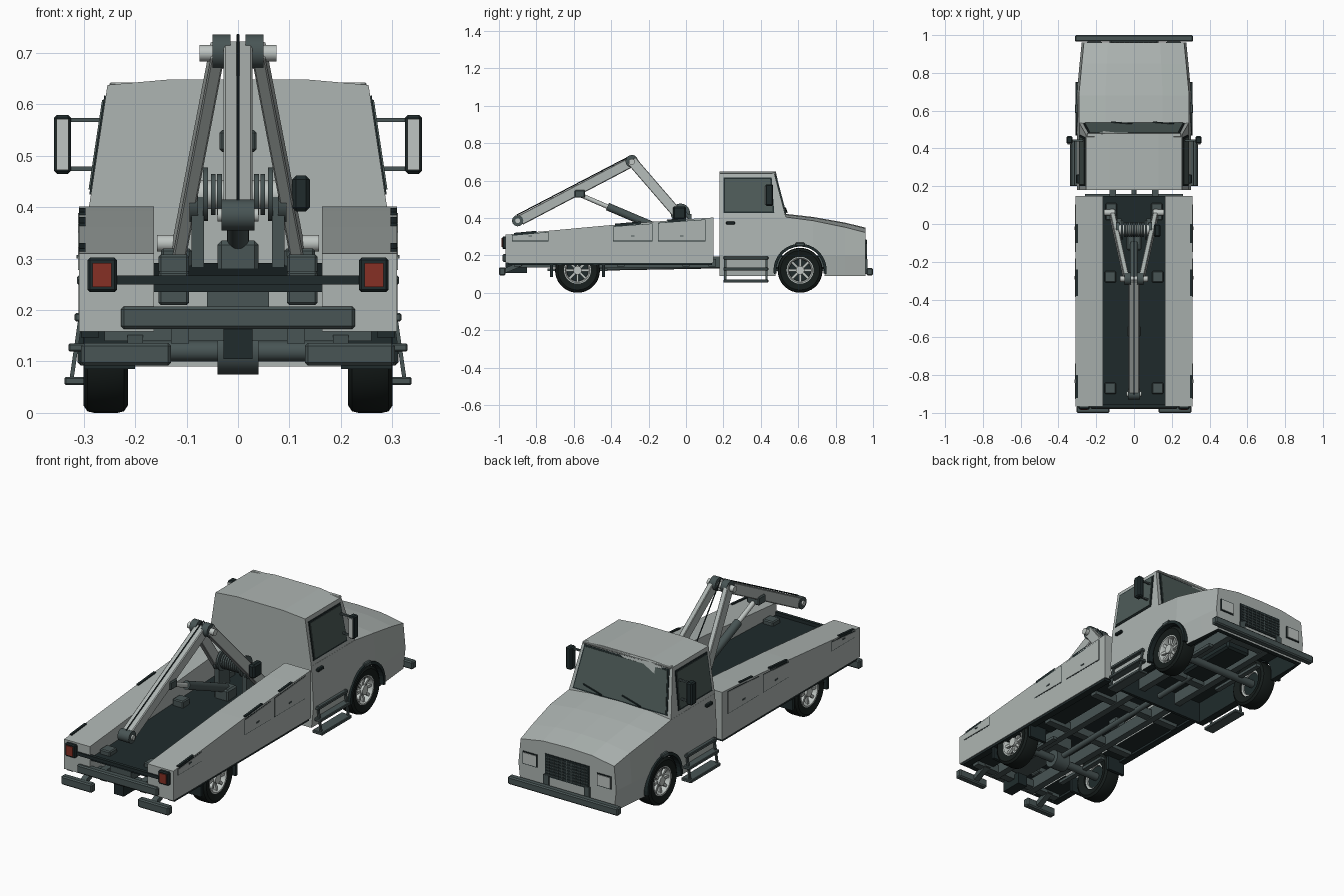
import bpy, bmesh, math
from mathutils import Vector as V

if "Cube" in bpy.data.objects:
    bpy.data.objects.remove(bpy.data.objects["Cube"])

def material(name, r, g, b):
    m = bpy.data.materials.new(name)
    m.diffuse_color = (r, g, b, 1)
    m.use_nodes = True
    m.node_tree.nodes["Principled BSDF"].inputs["Base Color"].default_value = m.diffuse_color
    return m

BODY = material("body_grey", .42, .46, .445)
SILVER = material("bright_silver", .52, .56, .54)
STEEL = material("dark_steel", .065, .09, .09)
DARK = material("deck_black", .014, .024, .025)
TYRE = material("tyre_rubber", .008, .012, .011)
GLASS = material("tinted_glass", .075, .105, .098)
RED = material("tail_red", .24, .03, .018)

def loft(name, loops, mat, bevel=0, ring=False, smooth=False, under=False):
    """Skin a list of point loops; ring joins the last loop to the first."""
    bm = bmesh.new()
    rows = [[bm.verts.new(p) for p in l] for l in loops]
    n = len(rows[0])
    for a, b in zip(rows, rows[1:] + (rows[:1] if ring else [])):
        for i in range(n):
            bm.faces.new((a[i], a[(i+1) % n], b[(i+1) % n], b[i]))
    if not ring:
        bm.faces.new(rows[0])
        bm.faces.new(rows[-1])
    bmesh.ops.recalc_face_normals(bm, faces=bm.faces)
    if bevel:
        bmesh.ops.bevel(bm, geom=bm.edges[:], offset=bevel, segments=1, affect='EDGES')
    for f in bm.faces:
        f.normal_update()
        f.smooth = smooth
        if under and f.normal.z < -.5:
            f.material_index = 1
    me = bpy.data.meshes.new(name)
    bm.to_mesh(me)
    if smooth:
        me.set_sharp_from_angle(angle=math.radians(35))
    ob = bpy.data.objects.new(name, me)
    bpy.context.collection.objects.link(ob)
    me.materials.append(mat)
    me.materials.append(DARK)
    return ob

def box(name, x0, x1, y0, y1, z0, z1, mat, bevel=0):
    return loft(name, [[(x0, y0, z), (x1, y0, z), (x1, y1, z), (x0, y1, z)] for z in (z0, z1)], mat, bevel)

def prism(name, x0, x1, yz, mat, **k):
    return loft(name, [[(x, y, z) for y, z in yz] for x in (x0, x1)], mat, **k)

def axes(p, q):
    d = (q - p).normalized()
    s = V((0, 1, 0)) if abs(d.x) > .9 else V((1, 0, 0))
    s = (s - d * s.dot(d)).normalized()
    return s, d.cross(s)

def beam(name, p, q, w, h, mat, bevel=0):
    p, q = V(p), V(q)
    s, u = axes(p, q)
    return loft(name, [[c + s*w/2*i + u*h/2*j for i, j in ((-1, -1), (1, -1), (1, 1), (-1, 1))] for c in (p, q)], mat, bevel)

def rod(name, p, q, r, mat, n=20):
    p, q = V(p), V(q)
    s, u = axes(p, q)
    t = [2*math.pi*i/n for i in range(n)]
    return loft(name, [[c + (s*math.cos(a) + u*math.sin(a))*r for a in t] for c in (p, q)], mat, smooth=True)

def lathe(name, prof, sx, y, z, mat, n=36):
    return loft(name, [[(sx*x, y + r*math.cos(2*math.pi*i/n), z + r*math.sin(2*math.pi*i/n)) for r, x in prof]
                       for i in range(n)], mat, ring=True, smooth=True)

def plate(name, pts, t, mat):
    pts = [V(p) for p in pts]
    n = (pts[1]-pts[0]).cross(pts[2]-pts[0]).normalized()
    return loft(name, [[p - n*t for p in pts], [p + n*t for p in pts]], mat)

def cut(ob, cutter):
    for p in cutter.data.polygons:
        p.material_index = 1
    cutter.hide_render = True
    cutter.hide_set(True)
    m = ob.modifiers.new("cut", 'BOOLEAN')
    m.operation, m.object, m.solver = 'DIFFERENCE', cutter, 'EXACT'

# Lower cab and hood, with arches and a hollow underside
def section(y, w, zs, zt):
    right = [(w-.012, y, .09), (w, y, .2), (w-.012, y, zs), (w*.5, y, zt-.004)]
    return right + [(0, y, zt)] + [(-x, a, b) for x, a, b in reversed(right)]
cab = loft("cab_body", [section(.18, .302, .405, .41), section(.53, .302, .405, .422), section(.68, .304, .385, .405),
                        section(.85, .288, .35, .375), section(.96, .277, .322, .348)], BODY, under=True)
cut(cab, rod("arch_cutter", (-.5, .61, .12), (.5, .61, .12), .134, DARK, 32))
cut(cab, box("underside_cutter", -.255, .255, .195, .935, .0, .2, DARK))

# Upper cab with a gently crowned roof
def roof(yb, yt, d):
    r = [(.29, yb, .40), (.254, yt, .638), (.13, yt + d, .649)]
    return r + [(-x, y, z) for x, y, z in reversed(r)]
loft("cab_roof", [roof(.18, .18, 0), roof(.535, .472, .008)], BODY)
box("roof_visor", -.25, .25, .46, .482, .632, .643, BODY, .003)

# Windscreen, wipers
def screen(w0, w1, z0, z1):
    fy = lambda z: .537 - (z - .40)*.264
    return [(-w0, fy(z0), z0), (w0, fy(z0), z0), (w1, fy(z1), z1), (-w1, fy(z1), z1)]
plate("screen_seal", screen(.268, .24, .418, .628), .003, DARK)
plate("windscreen", screen(.26, .233, .425, .62), .006, GLASS)
for x in (-.12, .1):
    beam("wiper", (x, .54, .428), (x + .11, .531, .452), .006, .006, DARK)

# Grille, headlights, front bumper
box("grille", -.125, .125, .955, .964, .17, .285, DARK)
for i in range(7):
    box("grille_bar", -.12, .12, .96, .968, .18 + i*.015, .184 + i*.015, STEEL)
for i in range(9):
    box("grille_rib", -.102 + i*.025, -.098 + i*.025, .96, .967, .174, .281, STEEL)
box("front_bumper", -.312, .312, .965, 1.0, .092, .132, STEEL, .006)

for s in (-1, 1):
    def sbox(name, x0, x1, *a, **k):
        return box(name, min(s*x0, s*x1), max(s*x0, s*x1), *a, **k)
    sbox("headlight_frame", .17, .25, .955, .964, .2, .265, DARK)
    sbox("headlight", .174, .246, .96, .967, .205, .26, SILVER)
    sbox("bumper_bracket", .1, .13, .92, .97, .1, .18, STEEL)
    # Door window, handle, mirror
    def side(y0, y1, y2, z0, z1):
        fx = lambda z: s*(.29 - (z - .40)*.151)
        return [(fx(z0), y0, z0), (fx(z0), y1, z0), (fx(z1), y2, z1), (fx(z1), y0, z1)]
    plate("window_seal", side(.2, .472, .458, .425, .617), .003, DARK)
    plate("door_window", side(.208, .464, .45, .434, .608), .006, GLASS)
    sbox("door_handle", .285, .306, .215, .262, .365, .38, DARK, .003)
    sbox("mirror", .325, .358, .425, .465, .465, .58, DARK, .006)
    sbox("mirror_face", .33, .353, .421, .427, .473, .572, SILVER)
    for z in (.475, .57):
        sbox("mirror_arm", .26, .33, .438, .448, z - .004, z + .004, STEEL)
    # Front fender flare
    arc = [math.radians(-8 + i*196/20) for i in range(21)]
    flare = [(.61 + r*math.cos(a), .12 + r*math.sin(a)) for r, seq in ((.127, arc), (.142, arc[::-1])) for a in seq]
    prism("fender_flare", s*.28, s*.31, flare, DARK)
    sbox("fender_lamp", .285, .313, .585, .635, .248, .268, STEEL, .004)
    # Cab steps
    for x, z in ((.338, .062), (.33, .127), (.318, .186)):
        sbox("step_tread", .28, x, .2, .44, z - .008, z + .008, STEEL, .003)
    for y in (.21, .43):
        beam("step_hanger", (s*.305, y, .195), (s*.325, y, .058), .008, .012, STEEL)
    # Wheels
    for y, label in ((.61, "front"), (-.58, "rear")):
        lathe(label + "_tyre", [(.07, .225), (.105, .214), (.117, .222), (.12, .235), (.12, .28), (.117, .293),
                                (.105, .301), (.07, .292)], s, y, .12, TYRE)
        lathe(label + "_rim", [(.058, .235), (.072, .235), (.072, .294), (.066, .294), (.058, .28)], s, y, .12, SILVER)
        rod(label + "_rim_back", (s*.245, y, .12), (s*.262, y, .12), .066, DARK)
        rod(label + "_hub", (s*.25, y, .12), (s*.294, y, .12), .023, SILVER)
        for i in range(8):
            a = i*math.pi/4
            beam("wheel_spoke", (s*.272, y, .12), (s*.28, y + .064*math.cos(a), .12 + .064*math.sin(a)), .014, .013, SILVER)
    # Side lockers: outer skin plus inner body notched for the rear wheel
    sill = [(-.965, .158), (-.965, .31), (-.4, .362), (.0, .393), (.148, .402), (.148, .158)]
    prism("locker_skin", s*.3, s*.309, sill, BODY)
    prism("locker", s*.163, s*.301, sill + [(-.44, .158), (-.46, .25), (-.7, .25), (-.72, .158)], BODY, under=True)
    sbox("locker_sill", .27, .305, -.95, .14, .147, .16, DARK)
    for i, (y0, y1, z0, za, zb) in enumerate(((-.39, -.18, .275, .355, .37), (-.15, .105, .275, .374, .392), (-.93, -.735, .275, .308, .325))):
        rim = [(y0, z0), (y1, z0), (y1, zb), (y0, za)]
        prism("locker_gap", s*.306, s*.3098, rim, DARK)
        prism("locker_door", s*.306, s*.3115, [(y0+.003, z0+.003), (y1-.003, z0+.003), (y1-.003, zb-.003), (y0+.003, za-.003)], BODY)
        yc = (y0 + y1)/2
        sbox("locker_latch", .308, .314, yc - .01, yc + .01, z0 + .025, z0 + .032, STEEL)
    for y0, y1, z0, z1 in ((-.92, -.8, .313, .324), (-.38, -.24, .362, .374), (-.1, 0, .384, .392)):
        beam("locker_hinge", (s*.303, y0, z0), (s*.303, y1, z1), .012, .014, DARK)
    for y in (-.44, -.72):
        sbox("mud_flap", .2, .3, y - .008, y + .008, .085, .17, DARK)
    # Tail light and split rear bumper
    sbox("tail_light_frame", .235, .293, -.982, -.955, .235, .302, DARK, .005)
    sbox("tail_light", .246, .283, -.986, -.975, .245, .292, RED)
    sbox("rear_bumper", .13, .305, -1.0, -.965, .092, .136, STEEL, .006)
    beam("rear_bumper_strut", (s*.2, -.88, .155), (s*.2, -.975, .115), .03, .025, STEEL)
    # Frame rails and deck blocks
    sbox("frame_rail", .095, .13, -.93, .94, .135, .195, STEEL)
    sbox("deck_block", .095, .155, -.31, -.25, .21, .308, STEEL, .005)
    sbox("deck_block", .095, .155, -.9, -.84, .21, .276, STEEL, .005)
    # Lifting frame leg and its foot
    beam("frame_leg", (s*.118, .06, .30), (s*.04, -.29, .705), .026, .055, BODY, .003)
    sbox("leg_foot", .09, .15, .02, .11, .27, .32, STEEL, .005)
    rod("leg_pin", (s*.1, .06, .33), (s*.158, .06, .33), .016, SILVER)
    rod("boom_head_cheek", (s*.015, -.29, .703), (s*.05, -.29, .703), .033, STEEL)
    # Winch sides
    rod("winch_flange", (s*.058, -.03, .425), (s*.068, -.03, .425), .052, STEEL)
    rod("winch_bearing", (s*.078, -.03, .41), (s*.094, -.03, .41), .04, STEEL)
    sbox("winch_stand", .066, .09, -.06, .03, .28, .42, STEEL)
    for y in (.61, -.58):
        sbox("leaf_spring", .14, .165, y - .16, y + .16, .115, .13, STEEL)

# Deck, tail bars, chassis cross parts
prism("deck", -.165, .165, [(-.955, .235), (-.955, .25), (.148, .292), (.148, .275)], DARK)
box("tail_bar", -.27, .27, -.972, -.955, .25, .267, DARK)
box("tail_step", -.228, .228, -.98, -.945, .163, .207, STEEL, .006)
box("tail_spine", -.06, .06, -.95, -.55, .19, .25, STEEL)
box("tow_hitch", -.028, .028, -.965, -.85, .105, .165, DARK)
for y in (-.9, -.35, 0, .14, .4, .85):
    box("cross_member", -.26 if y < .16 else -.13, .26 if y < .16 else .13, y - .02, y + .02, .14, .18, STEEL)
for y in (.61, -.58):
    rod("axle", (-.25, y, .12), (.25, y, .12), .02, STEEL)
rod("differential", (-.04, -.58, .12), (.04, -.58, .12), .045, STEEL)
rod("drive_shaft", (0, -.58, .13), (0, .5, .15), .014, STEEL)
box("gearbox", -.07, .07, .45, .8, .13, .2, DARK, .01)

# Boom with tip roller, ram and bracket
beam("boom", (0, -.29, .70), (0, -.885, .388), .056, .055, BODY, .004)
rod("boom_pin", (-.075, -.29, .70), (.075, -.29, .70), .016, SILVER)
rod("boom_tip_roller", (-.032, -.9, .385), (.032, -.9, .385), .03, STEEL)
rod("boom_tip_pin", (-.04, -.9, .385), (.04, -.9, .385), .013, SILVER)
box("ram_bracket", -.036, .036, -.595, -.54, .508, .55, STEEL, .005)
rod("ram_rod", (0, -.57, .525), (0, -.38, .443), .012, SILVER)
rod("ram_cylinder", (0, -.42, .461), (0, -.1, .325), .021, STEEL)
box("ram_base", -.04, .04, -.14, -.06, .27, .335, STEEL, .008)

# Winch drum, motor and cable
rod("winch_drum", (-.08, -.03, .425), (.08, -.03, .425), .028, SILVER)
for i in range(9):
    x = -.048 + i*.012
    rod("cable_turn", (x - .0045, -.03, .425), (x + .0045, -.03, .425), .04, STEEL)
box("winch_motor", .105, .14, -.07, .0, .392, .462, DARK, .008)
rod("motor_shaft", (.08, -.03, .405), (.11, -.03, .405), .012, STEEL)
rod("cable_front", (0, -.06, .455), (0, -.28, .735), .003, DARK, 8)
rod("cable_boom", (0, -.29, .735), (0, -.905, .415), .003, DARK, 8)
